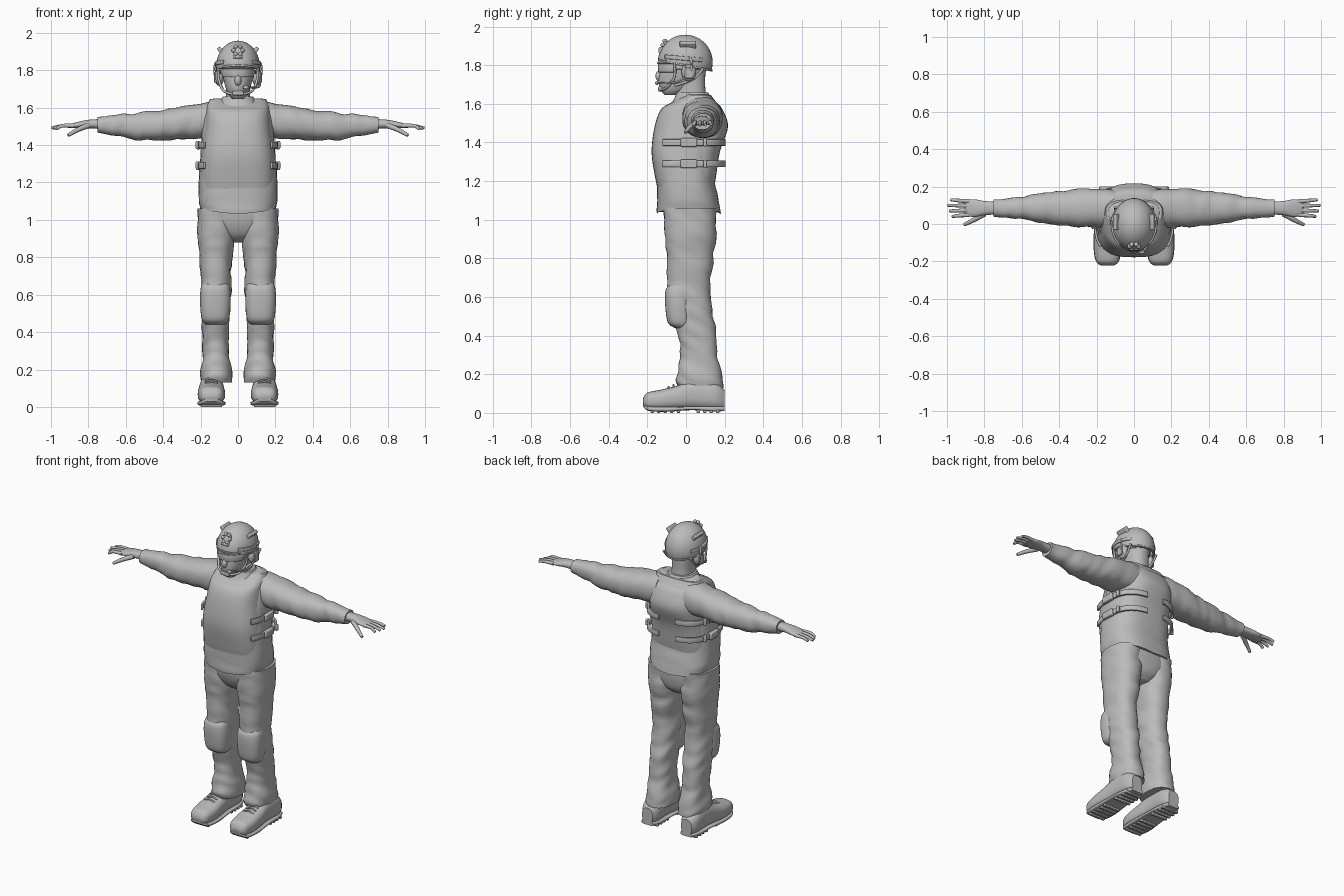
import bpy, bmesh, math
from mathutils import Vector, Matrix, noise

cube = bpy.data.objects.get("Cube")
if cube:
    bpy.data.objects.remove(cube, do_unlink=True)

shade = 0.5
grey = bpy.data.materials.new("plain grey")
grey.use_nodes = True
grey.diffuse_color = (shade, shade, shade, 1)
grey.node_tree.nodes["Principled BSDF"].inputs["Base Color"].default_value = (shade, shade, shade, 1)


def finish(name, bm, mirror=False, bevel=0, thickness=0):
    bmesh.ops.recalc_face_normals(bm, faces=bm.faces)
    mesh = bpy.data.meshes.new(name)
    bm.to_mesh(mesh)
    bm.free()
    mesh.materials.append(grey)
    part = bpy.data.objects.new(name, mesh)
    bpy.context.collection.objects.link(part)
    bpy.ops.object.select_all(action='DESELECT')
    part.select_set(True)
    bpy.context.view_layer.objects.active = part
    bpy.ops.object.shade_smooth_by_angle(angle=math.radians(45))
    if thickness:
        solid = part.modifiers.new("thickness", 'SOLIDIFY')
        solid.thickness, solid.offset = thickness, 0
    if bevel:
        rounding = part.modifiers.new("bevel", 'BEVEL')
        rounding.width, rounding.segments = bevel, 2
    if mirror:
        part.modifiers.new("mirror", 'MIRROR')
    return part


def oval(angle, power):
    c, s = math.cos(angle), math.sin(angle)
    return math.copysign(abs(c) ** (2 / power), c), math.copysign(abs(s) ** (2 / power), s)


# Smooth curve through a few rows of values
def spline(rows, steps=6):
    rows = [Vector(row) for row in rows]
    rows = [rows[0]] + rows + [rows[-1]]
    result = []
    for before, start, end, after in zip(rows, rows[1:], rows[2:], rows[3:]):
        for step in range(steps):
            t = step / steps
            straight = start.lerp(end, t)
            leave = (end - before) / 2 - (end - start)
            arrive = (after - start) / 2 - (end - start)
            result.append(straight + t * (1 - t) * ((1 - t) * leave - t * arrive))
    return result + [rows[-1]]


def skin(name, bm, rings, **options):
    for lower, upper in zip(rings, rings[1:]):
        for k in range(len(lower)):
            bm.faces.new((lower[k - 1], lower[k], upper[k], upper[k - 1]))
    bm.faces.new(rings[0])
    bm.faces.new(rings[-1])
    return finish(name, bm, **options)


# Skin over oval rings, each row: place on the axis, half width, low side, high side
def loft(name, rows, axis='Z', centre=0, power=2.3, wrinkle=0, sides=36, mirror=False):
    bm = bmesh.new()
    rings = []
    for place, half, low, high in spline(rows):
        def point(u, v):
            u, v = centre + u * half, (low + high + v * (high - low)) / 2
            return Vector({'Z': (u, v, place), 'X': (place, u, v), 'Y': (u, place, v)}[axis])
        ring = []
        for k in range(sides):
            p = point(*oval(math.tau * k / sides, power))
            along = p.z + p.y / 2 if axis == 'Z' else p.x + p.z / 2
            fold = noise.noise(Vector((p.x * 6, p.y * 6, along * 20)))
            ring.append(bm.verts.new(p + (p - point(0, 0)).normalized() * wrinkle * fold))
        rings.append(ring)
    return skin(name, bm, rings, mirror=mirror)


def tube(name, points, radius, taper=1, mirror=True, sides=10):
    bm = bmesh.new()
    path = spline(points)
    rings = []
    for i, p in enumerate(path):
        ahead = path[min(i + 1, len(path) - 1)] - path[max(i - 1, 0)]
        frame = Matrix.Translation(p) @ ahead.to_track_quat('Z', 'Y').to_matrix().to_4x4()
        size = radius * (1 + (taper - 1) * i / len(path))
        rings.append([bm.verts.new(frame @ Vector((*(size * w for w in oval(math.tau * k / sides, 2)), 0)))
                      for k in range(sides)])
    return skin(name, bm, rings, mirror=mirror)


def box(name, place, size, mirror=True, turn=0, axis='Z'):
    bm = bmesh.new()
    bmesh.ops.create_cube(bm, size=1, matrix=Matrix.Translation(place)
                          @ Matrix.Rotation(math.radians(turn), 4, axis) @ Matrix.Diagonal((*size, 1)))
    finish(name, bm, mirror, bevel=min(size) / 4)


def ball(name, place, size, mirror=False, cut=None):
    bm = bmesh.new()
    bmesh.ops.create_uvsphere(bm, u_segments=36, v_segments=20, radius=1,
                              matrix=Matrix.Translation(place) @ Matrix.Diagonal((*size, 1)))
    if cut:
        bmesh.ops.bisect_plane(bm, geom=bm.verts[:] + bm.edges[:] + bm.faces[:],
                               plane_co=cut, plane_no=(0, .2, 1), clear_inner=True)
    finish(name, bm, mirror, thickness=.01 if cut else 0)


# Strip wrapped round an oval between two angles
def band(name, z, y, half_x, half_y, angles, height, thickness, power=2, slope=0, mirror=False, pieces=30):
    bm = bmesh.new()
    columns = []
    for k in range(pieces + 1):
        c, s = oval(math.radians(angles[0] + (angles[1] - angles[0]) * k / pieces), power)
        columns.append([bm.verts.new((half_x * c, y + half_y * s, z + slope * s + side * height / 2))
                        for side in (-1, 1)])
    for a, b in zip(columns, columns[1:]):
        bm.faces.new((*a, *reversed(b)))
    finish(name, bm, mirror, bevel=thickness / 4, thickness=thickness)


# Jacket with a hem that rises at the sides, and a thick vest over it
jacket = loft("jacket", [(1.03, .2, -.15, .18), (1.1, .21, -.15, .17), (1.2, .21, -.15, .15), (1.35, .2, -.15, .16),
                         (1.5, .19, -.11, .19), (1.6, .18, -.04, .16), (1.65, .13, 0, .12)], power=2.7, wrinkle=.004)
for vertex in jacket.data.vertices:
    vertex.co.z += abs(vertex.co.x) * max(0, 1.1 - vertex.co.z) * 1.5
loft("vest", [(1.13, .195, -.14, .14), (1.22, .2, -.16, .155), (1.35, .195, -.178, .175), (1.48, .18, -.163, .217),
              (1.57, .17, -.13, .19), (1.61, .165, -.07, .155), (1.645, .15, 0, .13)], power=2.9)
loft("collar", [(1.6, .12, -.08, .14), (1.63, .1, -.06, .13), (1.66, .08, -.05, .115)])
for z in (1.4, 1.29):
    band("side_strap", z, .01, .207, .19, (-36, 80), .034, .014, power=2.8, mirror=True)
    box("strap_buckle", (.213, .015, z), (.026, .085, .045))
    box("strap_keeper", (.21, .1, z), (.02, .02, .04))

# Sleeves and gloves
loft("sleeve", [(.1, .1, 1.44, 1.635), (.25, .105, 1.43, 1.615), (.4, .09, 1.425, 1.585), (.53, .075, 1.43, 1.575),
                (.65, .055, 1.445, 1.56), (.75, .044, 1.468, 1.55)], 'X', centre=.085, wrinkle=.01, mirror=True)
loft("glove", [(.72, .033, 1.485, 1.54), (.8, .038, 1.49, 1.535), (.86, .047, 1.49, 1.523), (.91, .036, 1.492, 1.508)],
     'X', centre=.085, mirror=True)
for i in range(4):
    spread = i - 1.5
    tip = 1 - abs(spread - .3) * .016
    tube("finger", [(.88, .085 + spread * .024, 1.503), (.94, .085 + spread * .027, 1.503),
                    (tip, .085 + spread * .03, 1.485 + i * .003)], .012, .6)
tube("thumb", [(.8, .055, 1.505), (.86, .02, 1.48), (.908, -.004, 1.452)], .016, .5)

# Hips, trousers and knee pads
loft("hips", [(.88, .06, -.03, .1), (.92, .13, -.08, .14), (.99, .2, -.11, .155), (1.08, .2, -.12, .155)], power=2.5)
loft("trouser_leg", [(.13, .08, -.04, .19), (.18, .084, -.05, .19), (.28, .075, -.03, .17), (.4, .073, -.04, .16),
                     (.52, .077, -.08, .14), (.65, .08, -.1, .125), (.8, .088, -.1, .142), (.93, .1, -.11, .155),
                     (1.06, .1, -.115, .155)], centre=.118, wrinkle=.012, mirror=True)
loft("knee_pad", [(.44, .05, -.06, .02), (.47, .073, -.095, .03), (.56, .082, -.108, .03), (.63, .079, -.107, .03),
                  (.66, .07, -.09, .03)], centre=.121, power=2.5, mirror=True)

# Boots with soles, tread blocks and laces
loft("boot", [(-.222, .035, .04, .075), (-.2, .06, .02, .105), (-.13, .073, .014, .12), (-.05, .07, .016, .14),
              (.04, .063, .02, .17), (.15, .06, .016, .16), (.2, .038, .02, .12)],
     'Y', centre=.142, power=2.6, mirror=True)
loft("sole", [(-.222, .035, .03, .045), (-.19, .065, .01, .034), (-.1, .075, .006, .032), (.03, .067, .014, .034),
              (.14, .06, .007, .034), (.2, .042, .01, .034)], 'Y', centre=.142, power=4, mirror=True)
for i in range(11):
    if i not in (5, 6):
        box("tread_block", (.142, i * .034 - .175, .008), (.115, .018, .016))
for i in range(3):
    y, z = i * .025 - .09, .125 + i * .009
    tube("boot_lace", [(.108, y, z), (.142, y, z + .01), (.176, y, z)], .005)

# Neck, masked head and goggles
loft("neck", [(1.6, .07, -.05, .11), (1.68, .064, -.055, .1), (1.76, .066, -.06, .1)])
loft("head", [(1.645, .028, -.11, -.05), (1.67, .052, -.13, .01), (1.72, .07, -.143, .08), (1.79, .083, -.13, .11),
              (1.87, .08, -.11, .11)], power=2.1)
ball("nose", (0, -.138, 1.745), (.018, .02, .028))
band("goggles", 1.787, -.02, .086, .118, (-160, -20), .048, .014)
band("goggle_rim", 1.812, -.02, .09, .123, (-165, -15), .009, .014)
band("goggle_strap", 1.79, -.015, .092, .12, (-40, 85), .022, .006, mirror=True)

# Helmet cut along a line that drops to the back, with rails, pouches and front mount
ball("helmet_shell", (0, -.004, 1.815), (.113, .137, .138), cut=(0, -.13, 1.822))
band("helmet_rim", 1.799, -.004, .114, .138, (0, 360), .01, .01, slope=-.026)
band("helmet_rail", 1.835, -.004, .117, .134, (-50, 40), .022, .014, slope=-.012, mirror=True)
box("helmet_side_pouch", (.088, .01, 1.9), (.022, .085, .055), turn=40, axis='Y')
box("front_mount_plate", (0, -.12, 1.893), (.05, .02, .07), mirror=False, turn=-30, axis='X')
for k in range(6):
    across, up = (.024 * w for w in oval(math.tau * k / 6, 2))
    ball("mount_knob", (across, up / 2 - .12, 1.905 + up), (.011, .013, .011))

# Headset, microphone and chin straps
ball("ear_cup", (.1, .015, 1.765), (.026, .038, .048), mirror=True)
box("ear_cup_cover", (.12, .015, 1.76), (.014, .045, .055))
tube("ear_cup_arm", [(.118, .02, 1.84), (.126, .03, 1.81), (.122, .025, 1.77)], .007)
tube("chin_strap_front", [(.108, -.06, 1.815), (.1, -.06, 1.74), (.07, -.1, 1.685), (0, -.138, 1.67)], .007)
tube("chin_strap_back", [(.1, .09, 1.785), (.095, .04, 1.73), (.08, -.06, 1.695)], .007)
box("chin_cup", (0, -.134, 1.678), (.06, .02, .024), mirror=False)
tube("microphone_boom", [(.118, 0, 1.74), (.11, -.06, 1.71), (.045, -.152, 1.708)], .005, mirror=False)
ball("microphone", (.042, -.152, 1.708), (.016, .009, .01))
